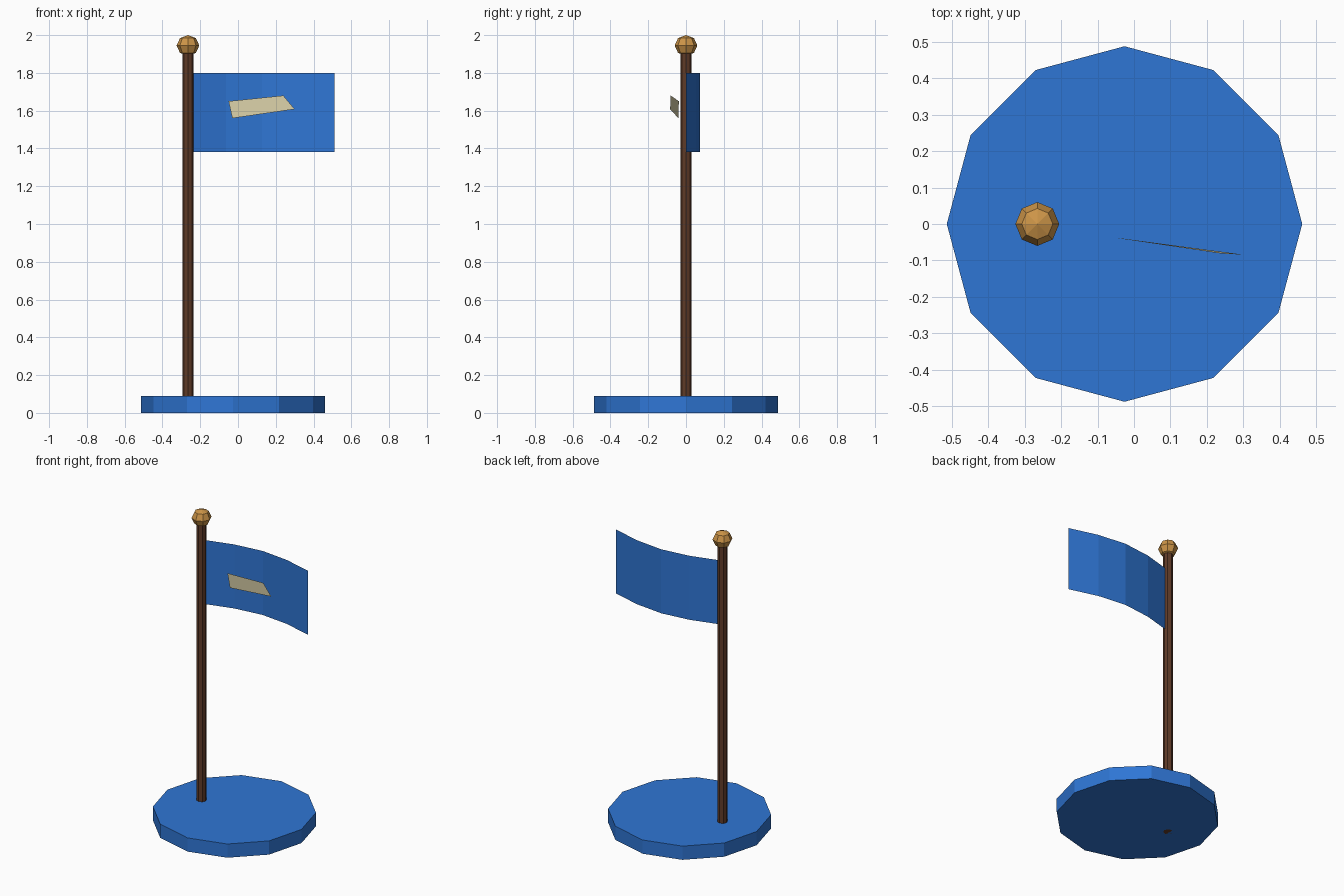
import bpy, bmesh, math
from mathutils import Matrix, Vector

if "Cube" in bpy.data.objects:
    bpy.data.objects.remove(bpy.data.objects["Cube"])


def material(name, rgb):
    m = bpy.data.materials.new(name)
    m.diffuse_color = (*rgb, 1)
    m.use_nodes = True
    m.node_tree.nodes["Principled BSDF"].inputs["Base Color"].default_value = m.diffuse_color
    return m


BLUE = material("blue", (0.028, 0.18, 0.66))
BROWN = material("dark_brown", (0.115, 0.043, 0.021))
GOLD = material("gold", (0.61, 0.30, 0.065))
CREAM = material("cream", (0.73, 0.66, 0.41))


def finish(name, bm, mat):
    me = bpy.data.meshes.new(name)
    bm.to_mesh(me)
    bm.free()
    me.materials.append(mat)
    ob = bpy.data.objects.new(name, me)
    bpy.context.collection.objects.link(ob)
    return ob


def cylinder(name, x, radius, z0, z1, sides, mat):
    bm = bmesh.new()
    bmesh.ops.create_cone(bm, cap_ends=True, segments=sides, radius1=radius,
                          radius2=radius, depth=z1 - z0,
                          matrix=Matrix.Translation((x, 0, (z0 + z1) / 2)))
    return finish(name, bm, mat)


POLE_X = -0.265

# Twelve-sided base and off-centre pole
cylinder("base", -0.026, 0.487, 0, 0.09, 12, BLUE)
cylinder("pole", POLE_X, 0.03, 0, 1.92, 8, BROWN)

# Faceted ball on top of the pole
bm = bmesh.new()
bmesh.ops.create_uvsphere(bm, u_segments=8, v_segments=4, radius=1,
                          matrix=Matrix.Translation((POLE_X, 0, 1.945))
                          @ Matrix.Diagonal((0.06, 0.06, 0.055, 1)))
finish("finial", bm, GOLD)

# Flag: a thin sheet of four panels bowed backwards
bm = bmesh.new()
columns = []
for i in range(5):
    t = i / 4
    x = -0.255 + t * 0.765
    y = 0.075 * math.sin(math.pi * t)
    columns.append([bm.verts.new((x, y, z)) for z in (1.38, 1.80)])
for a, b in zip(columns, columns[1:]):
    bm.faces.new((a[0], b[0], b[1], a[1]))
finish("flag", bm, BLUE)

# Slanted plate in front of the flag
bm = bmesh.new()
corners = [(-0.03, -0.04, 1.56), (0.30, -0.084, 1.608),
           (0.24, -0.081, 1.68), (-0.05, -0.038, 1.65)]
bm.faces.new([bm.verts.new(c) for c in corners])
finish("flag_emblem_plate", bm, CREAM)
